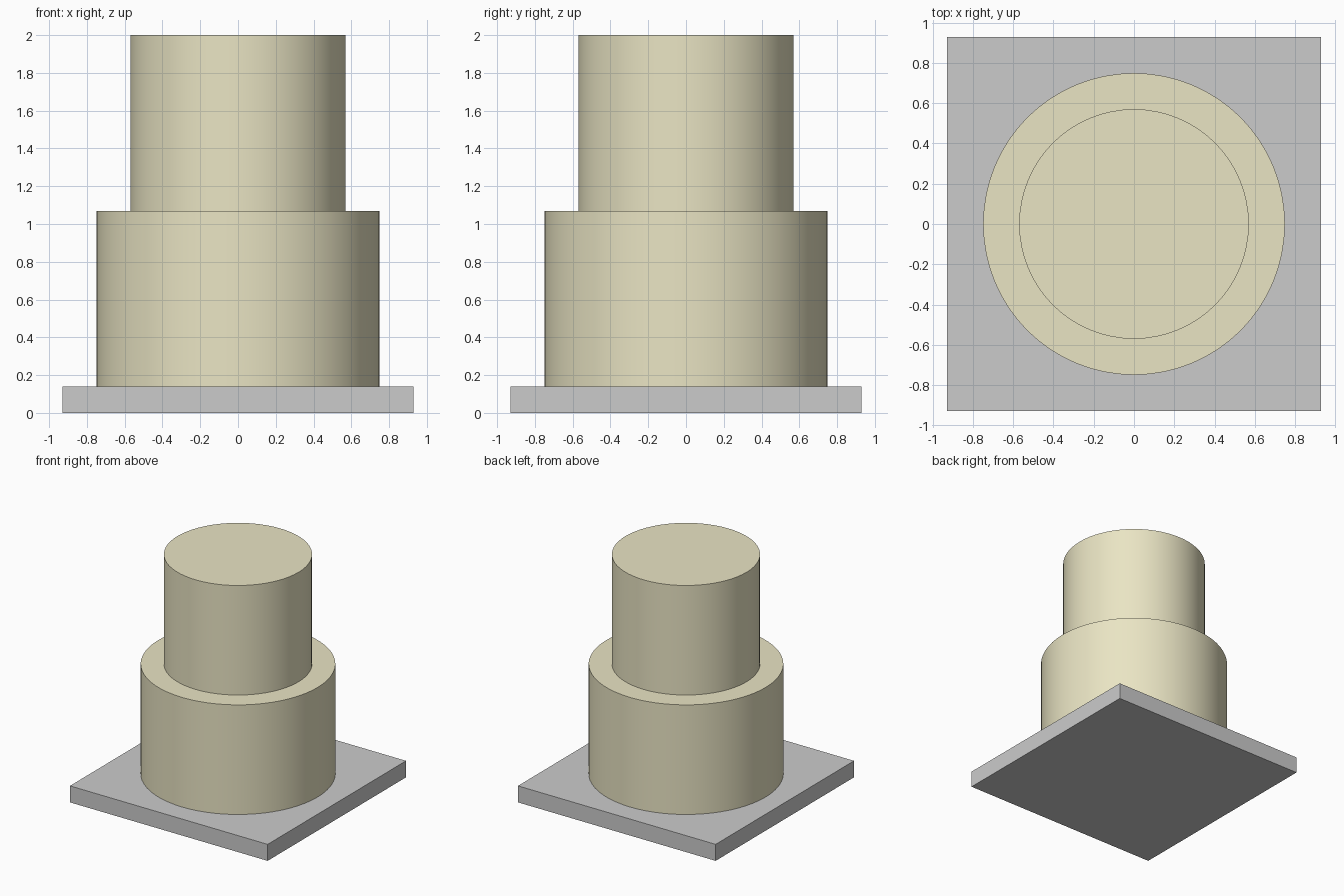
import bpy
import math

if "Cube" in bpy.data.objects:
    bpy.data.objects.remove(bpy.data.objects["Cube"])

BOARD_HALF = 0.928
BOARD_TOP = 0.14
TIER_HEIGHT = 0.93

# Cream icing colour
icing = bpy.data.materials.new("cream_icing")
icing.diffuse_color = (0.82, 0.78, 0.55, 1.0)
icing.use_nodes = True
icing.node_tree.nodes["Principled BSDF"].inputs["Base Color"].default_value = icing.diffuse_color


def tier(name, radius, bottom, height):
    """Round cake tier with smooth sides and crisp rims."""
    bpy.ops.mesh.primitive_cylinder_add(
        vertices=64, radius=radius, depth=height,
        location=(0, 0, bottom + height / 2))
    obj = bpy.context.object
    obj.name = name
    obj.data.materials.append(icing)
    bpy.ops.object.shade_smooth_by_angle(angle=math.radians(30))
    return obj


# Square cake board
bpy.ops.mesh.primitive_cube_add(size=1, location=(0, 0, BOARD_TOP / 2))
board = bpy.context.object
board.name = "cake_board"
board.scale = (2 * BOARD_HALF, 2 * BOARD_HALF, BOARD_TOP)
bpy.ops.object.transform_apply(location=False, rotation=False, scale=True)

# Two stacked tiers
tier("lower_tier", 0.749, BOARD_TOP, TIER_HEIGHT)
tier("upper_tier", 0.57, BOARD_TOP + TIER_HEIGHT, TIER_HEIGHT)
